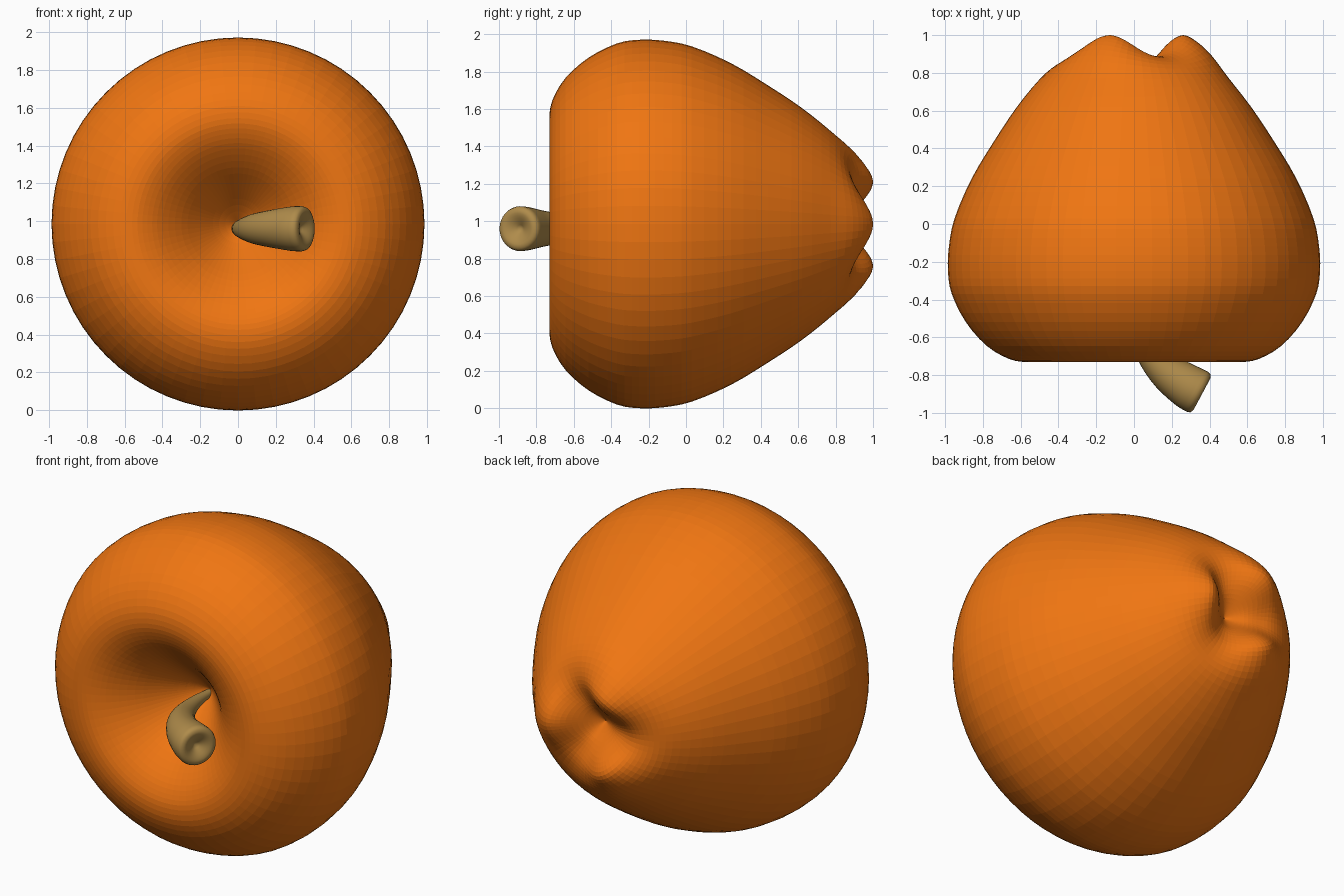
import bpy, bmesh
from math import sin, cos, pi
from mathutils import Vector

if "Cube" in bpy.data.objects:
    bpy.data.objects.remove(bpy.data.objects["Cube"])


def spline(keys, steps):
    """Smooth curve through tuples of any length (Catmull-Rom)."""
    k = [Vector(p) for p in keys]
    k = [2 * k[0] - k[1]] + k + [2 * k[-1] - k[-2]]
    out = []
    for i in range(1, len(k) - 2):
        a, b, c, d = k[i - 1:i + 3]
        for s in range(steps):
            t = s / steps
            out.append(0.5 * (2 * b + (c - a) * t + (2 * a - 5 * b + 4 * c - d) * t * t
                              + (3 * b - a - 3 * c + d) * t ** 3))
    return out + [k[-2]]


def skin(name, rings, color):
    """Skin closed rings of points into one object."""
    bm = bmesh.new()
    vr = [[bm.verts.new(p) for p in ring] for ring in rings]
    n = len(vr[0])
    for a, b in zip(vr, vr[1:]):
        for i in range(n):
            j = (i + 1) % n
            bm.faces.new((a[i], a[j], b[j], b[i]))
    bmesh.ops.remove_doubles(bm, verts=bm.verts, dist=0.0002)
    bmesh.ops.recalc_face_normals(bm, faces=bm.faces)
    me = bpy.data.meshes.new(name)
    bm.to_mesh(me)
    bm.free()
    ob = bpy.data.objects.new(name, me)
    bpy.context.collection.objects.link(ob)
    mat = bpy.data.materials.new(name + "_colour")
    mat.diffuse_color = color
    mat.use_nodes = True
    mat.node_tree.nodes["Principled BSDF"].inputs["Base Color"].default_value = mat.diffuse_color
    me.materials.append(mat)
    return ob


# Fruit body: profile (radius, y, lobe height) turned around the y axis,
# with three lobes around the blossom end
CZ, SEG = 0.985, 64
profile = [
    (0, -0.27, 0), (0.10, -0.36, 0), (0.20, -0.47, 0), (0.30, -0.58, 0),
    (0.40, -0.665, 0), (0.48, -0.71, 0), (0.56, -0.73, 0), (0.66, -0.715, 0),
    (0.78, -0.645, 0), (0.89, -0.52, 0), (0.965, -0.37, 0), (0.985, -0.25, 0),
    (0.98, -0.12, 0), (0.95, 0.03, 0), (0.86, 0.24, 0), (0.74, 0.44, 0),
    (0.62, 0.62, 0), (0.50, 0.77, 0.004), (0.41, 0.868, 0.025),
    (0.33, 0.922, 0.045), (0.26, 0.943, 0.057), (0.19, 0.92, 0.045),
    (0.12, 0.872, 0.018), (0.06, 0.825, 0.004), (0, 0.785, 0)]
rings = []
for r, y, lobe in spline(profile, 3):
    rings.append([(r * cos(a), y + lobe * cos(3 * a), CZ + r * sin(a))
                  for a in (2 * pi * i / SEG for i in range(SEG))])
skin("fruit_body", rings, (0.87, 0.18, 0.006, 1))

# Stem: curved, widening tube (x, y, radius)
tube = spline([(-0.005, -0.24, 0.02), (0.0, -0.40, 0.035), (0.03, -0.55, 0.055),
               (0.09, -0.68, 0.08), (0.18, -0.785, 0.10), (0.28, -0.857, 0.117),
               (0.335, -0.888, 0.12)], 4)
SZ = 0.96
rings = []
for i, (x, y, r) in enumerate(tube):
    p, q = tube[max(i - 1, 0)], tube[min(i + 1, len(tube) - 1)]
    t = Vector((q.x - p.x, q.y - p.y, 0)).normalized()
    rings.append((Vector((x, y, SZ)), r, t))
# Rounded rim and hollow in the cut end
end, _, t = rings[-1]
for along, r in spline([(0.018, 0.114), (0.028, 0.095), (0.024, 0.07),
                        (0.008, 0.04), (-0.02, 0.0)], 2):
    rings.append((end + t * along, r, t))
rings.insert(0, (rings[0][0], 0.0, rings[0][2]))
points = []
for c, r, t in rings:
    side = Vector((-t.y, t.x, 0))
    points.append([c + side * r * cos(a) + Vector((0, 0, r * sin(a)))
                   for a in (2 * pi * i / 32 for i in range(32))])
stem = skin("stem", points, (0.43, 0.26, 0.07, 1))
for f in stem.data.polygons:
    f.use_smooth = True
